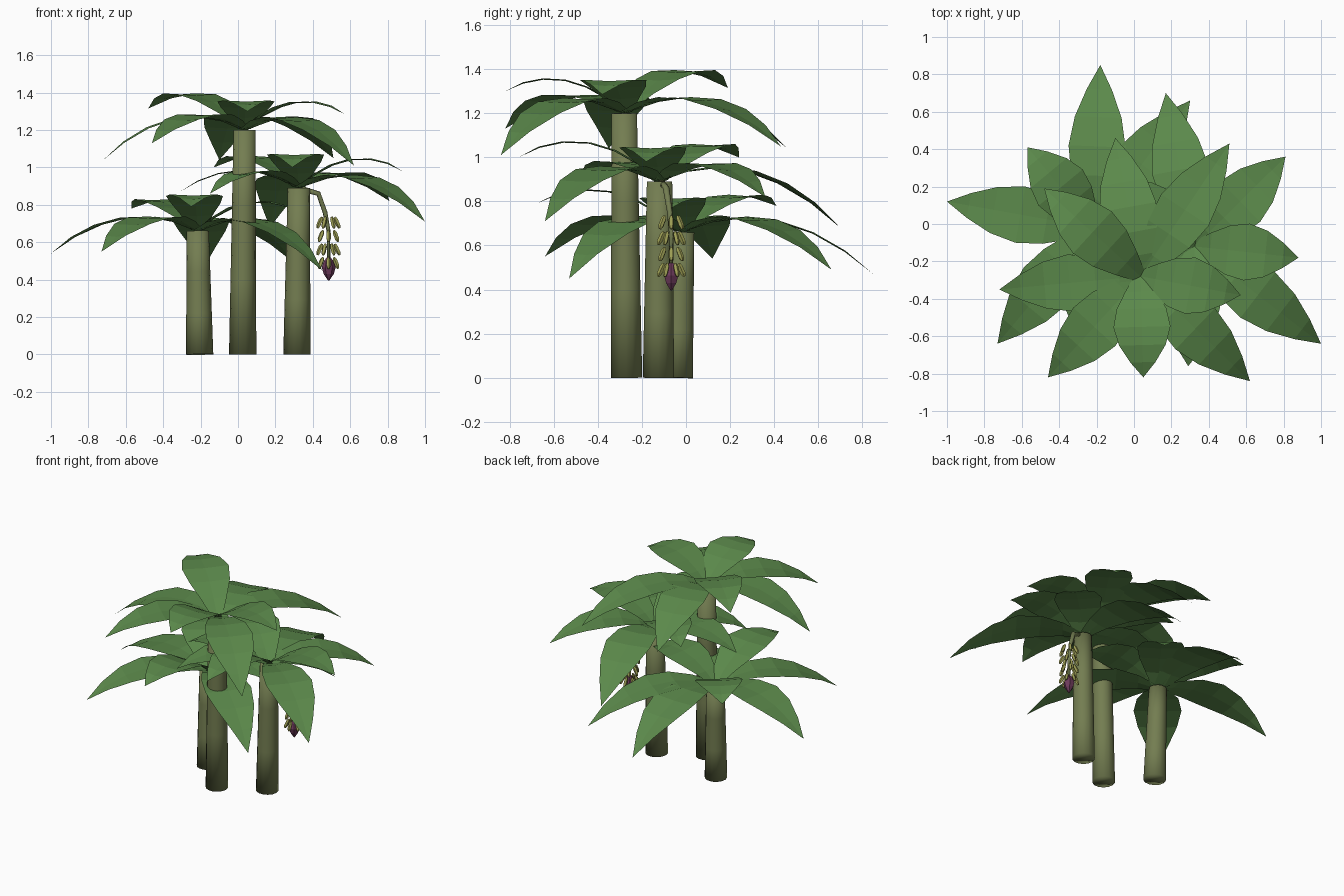
import bpy, bmesh, math
from mathutils import Vector

if "Cube" in bpy.data.objects:
    bpy.data.objects.remove(bpy.data.objects["Cube"], do_unlink=True)


def material(name, rgb):
    m = bpy.data.materials.new(name)
    m.use_nodes = True
    m.diffuse_color = (*rgb, 1)
    m.node_tree.nodes["Principled BSDF"].inputs["Base Color"].default_value = (*rgb, 1)
    return m


LEAF = material("leaf green", (0.105, 0.25, 0.07))
BARK = material("trunk olive", (0.172, 0.205, 0.082))
FRUIT = material("fruit yellow green", (0.34, 0.345, 0.09))
BUD = material("bud purple", (0.16, 0.045, 0.11))


def finish(name, bm, mat, smooth=False):
    mesh = bpy.data.meshes.new(name)
    bm.normal_update()
    for f in bm.faces:
        f.smooth = smooth
    bm.to_mesh(mesh)
    bm.free()
    mesh.materials.append(mat)
    ob = bpy.data.objects.new(name, mesh)
    bpy.context.collection.objects.link(ob)


def tube(bm, points, radii, sides):
    """Skin rings of the given radii along a path and cap both ends."""
    pts = [Vector(p) for p in points]
    rings = []
    for i, (p, r) in enumerate(zip(pts, radii)):
        axis = pts[min(i + 1, len(pts) - 1)] - pts[max(i - 1, 0)]
        turn = Vector((0, 0, 1)).rotation_difference(axis.normalized())
        rings.append([bm.verts.new(p + turn @ Vector((r * math.cos(a), r * math.sin(a), 0)))
                      for a in (math.tau * k / sides for k in range(sides))])
    for low, high in zip(rings, rings[1:]):
        for k in range(sides):
            n = (k + 1) % sides
            bm.faces.new((low[k], low[n], high[n], high[k]))
    bm.faces.new(rings[0][::-1])
    bm.faces.new(rings[-1])


# Trunks: slightly tapered and leaning, softly rounded over the end caps
def trunk(name, base, top):
    bm = bmesh.new()
    b, t = Vector((*base, 0)), Vector(top)
    steps = [0, 0.33, 0.67, 1]
    tube(bm, [b.lerp(t, s) for s in steps], [0.073 - 0.014 * s for s in steps], 14)
    finish(name, bm, BARK, smooth=True)


# Leaves: arched blades, widest near the middle and pointed at the tip
BLADE = [(0, 0.07), (0.15, 0.17), (0.32, 0.265), (0.5, 0.305), (0.68, 0.25), (0.85, 0.135)]


def leaf(bm, root, tip):
    root, tip = Vector(root), Vector(tip)
    flat = Vector((tip.x - root.x, tip.y - root.y, 0))
    side = Vector((-flat.y, flat.x, 0)).normalized()
    drop = tip.z - root.z
    lift = 0.45 * flat.length if drop > 0 else 0.19

    def spine(t):
        return root + flat * t + Vector((0, 0, 2 * t * (1 - t) * lift + t * t * drop))

    rows = []
    for t, w in BLADE:
        rows.append([bm.verts.new(spine(t) + side * (w * s / 2) + Vector((0, 0, 0.006 * abs(s))))
                     for s in (1, 0, -1)])
    end = bm.verts.new(spine(1))
    for a, b in zip(rows, rows[1:]):
        for k in range(2):
            bm.faces.new((a[k], a[k + 1], b[k + 1], b[k]))
    for k in range(2):
        bm.faces.new((rows[-1][k], rows[-1][k + 1], end))


def crown(name, top, tips):
    bm = bmesh.new()
    for tip in tips:
        leaf(bm, top, tip)
    finish(name, bm, LEAF)


TALL, MIDDLE, SHORT = (0.035, -0.28, 1.2), (0.325, -0.12, 0.89), (-0.215, -0.02, 0.66)
trunk("tall_trunk", (0.025, -0.27), TALL)
trunk("middle_trunk", (0.315, -0.125), MIDDLE)
trunk("short_trunk", (-0.205, -0.04), SHORT)

crown("tall_crown", TALL, [
    (0.57, -0.38, 1.285), (0.51, 0.43, 1.05), (-0.1, 0.46, 1.04), (-0.48, 0.19, 1.315),
    (-0.72, -0.35, 1.04), (-0.46, -0.82, 1.13), (0.05, -0.82, 1.3), (0.62, -0.84, 1.01)])
crown("middle_crown", MIDDLE, [
    (0.88, -0.18, 0.98), (0.81, 0.36, 0.82), (0.17, 0.7, 0.68), (-0.13, 0.24, 1.0),
    (-0.31, -0.12, 0.87), (-0.15, -0.47, 0.86), (0.29, -0.76, 1.0), (1.0, -0.64, 0.71)])
crown("short_crown", SHORT, [
    (0.34, -0.1, 0.75), (0.3, 0.66, 0.49), (-0.18, 0.85, 0.47), (-0.57, 0.41, 0.78),
    (-1.0, 0.12, 0.54), (-0.73, -0.64, 0.55), (-0.25, -0.68, 0.79), (0.45, -0.53, 0.45)])

# Hanging fruit stalk
bm = bmesh.new()
tube(bm, [(0.34, -0.11, 0.885), (0.43, -0.09, 0.86), (0.465, -0.075, 0.76),
          (0.484, -0.067, 0.66), (0.485, -0.067, 0.49)],
     [0.016, 0.015, 0.013, 0.011, 0.01], 6)
finish("fruit_stalk", bm, BARK, smooth=True)

# Tiers of small fruits splayed outward around the stalk
bm = bmesh.new()
for tier in range(4):
    z = 0.735 - 0.072 * tier
    for k in range(6):
        a = math.tau * (k + 0.5 * (tier % 2)) / 6
        out = Vector((math.cos(a), math.sin(a), 0))
        hub = Vector((0.484, -0.067, z))
        tube(bm, [hub + out * r + Vector((0, 0, h))
                  for r, h in ((0.034, 0), (0.04, -0.014), (0.054, -0.046), (0.059, -0.06))],
             [0.006, 0.012, 0.012, 0.006], 5)
finish("fruit_bunch", bm, FRUIT)

# Pointed flower bud
bm = bmesh.new()
tube(bm, [(0.485, -0.067, z) for z in (0.395, 0.43, 0.465, 0.5, 0.52)],
     [0.003, 0.027, 0.037, 0.025, 0.01], 6)
finish("flower_bud", bm, BUD)
